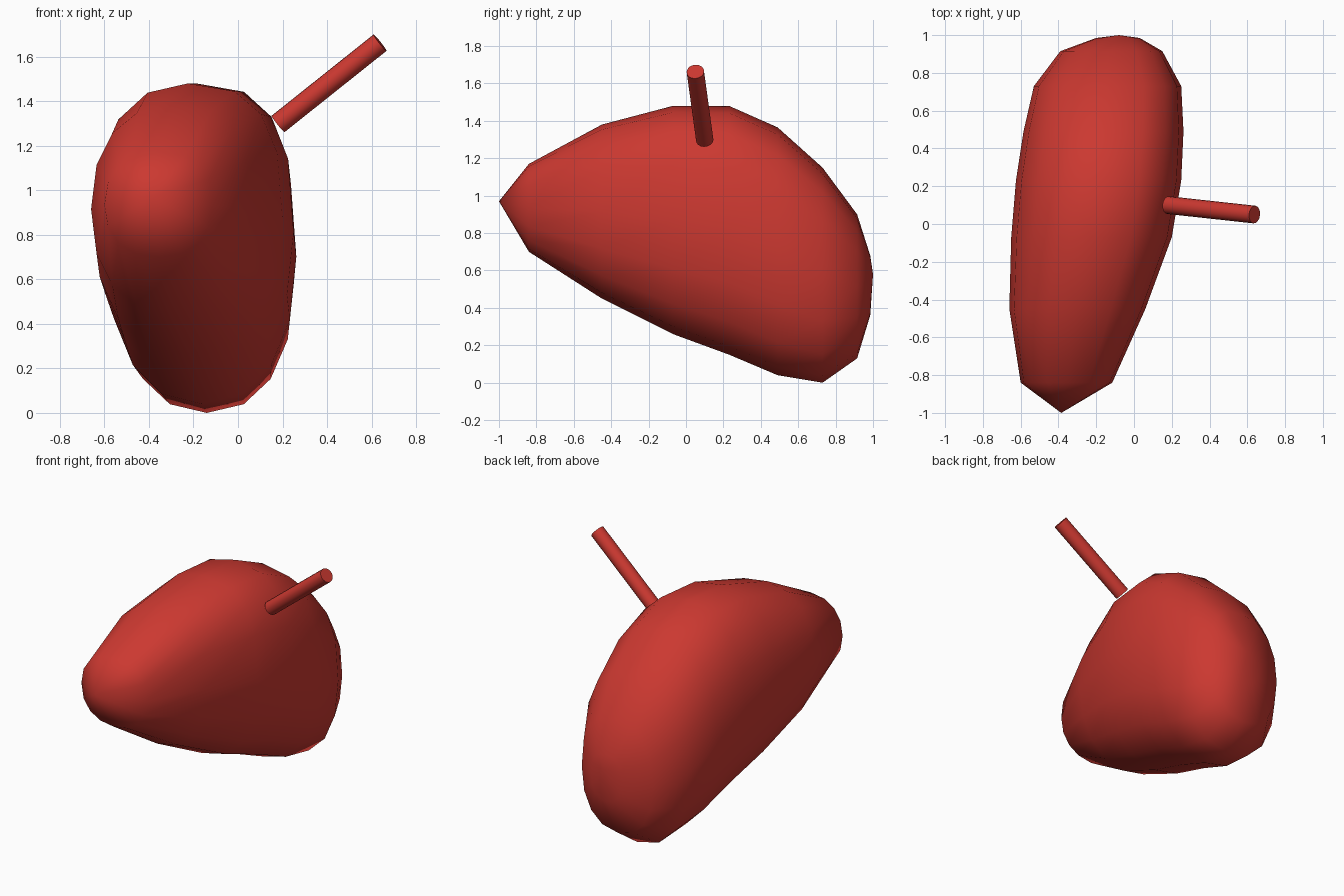
import bpy, bmesh, math
from mathutils import Vector

cube = bpy.data.objects.get("Cube")
if cube:
    bpy.data.objects.remove(cube, do_unlink=True)

red = bpy.data.materials.new("red")
red.use_nodes = True
red.diffuse_color = (0.6, 0.04, 0.03, 1)
red.node_tree.nodes["Principled BSDF"].inputs["Base Color"].default_value = red.diffuse_color

SIDES = 16


def finish(bm, name, angle):
    bmesh.ops.recalc_face_normals(bm, faces=bm.faces)
    mesh = bpy.data.meshes.new(name)
    bm.to_mesh(mesh)
    bm.free()
    mesh.materials.append(red)
    obj = bpy.data.objects.new(name, mesh)
    bpy.context.collection.objects.link(obj)
    bpy.ops.object.select_all(action="DESELECT")
    obj.select_set(True)
    bpy.context.view_layer.objects.active = obj
    bpy.ops.object.shade_smooth_by_angle(angle=math.radians(angle))
    return obj


def section(y, x0, x1, z0, z1):
    """Rounded cross-section, fuller on its upper left shoulder."""
    points = []
    for i in range(SIDES):
        a = 2 * math.pi * i / SIDES
        c, s = math.cos(a), math.sin(a)
        power = 2 / (2.7 if c > 0.01 and s > 0.01 else 2.25)
        u = math.copysign(abs(c) ** power, c)
        v = math.copysign(abs(s) ** power, s)
        points.append(Vector(((x0 + x1) / 2 + u * (x1 - x0) / 2, y,
                              (z0 + z1) / 2 + v * (z1 - z0) / 2)))
    return points


# Body: lofted sections (y, left and right edge, bottom and top) between two tips
stations = [
    (-0.84, -0.60, -0.115, 0.70, 1.17),
    (-0.45, -0.66, 0.06, 0.45, 1.38),
    (-0.07, -0.65, 0.20, 0.26, 1.48),
    (0.23, -0.625, 0.25, 0.15, 1.48),
    (0.49, -0.585, 0.262, 0.04, 1.365),
    (0.73, -0.53, 0.25, 0.0, 1.15),
    (0.915, -0.39, 0.15, 0.13, 0.90),
    (0.985, -0.20, 0.03, 0.36, 0.68),
]
bm = bmesh.new()
rings = [[bm.verts.new(p) for p in section(*s)] for s in stations]
for a, b in zip(rings, rings[1:]):
    for i in range(SIDES):
        j = (i + 1) % SIDES
        bm.faces.new((a[i], a[j], b[j], b[i]))
for ring, tip in ((rings[0], (-0.385, -1, 0.97)), (rings[-1], (-0.08, 1, 0.58))):
    end = bm.verts.new(tip)
    for i in range(SIDES):
        bm.faces.new((ring[i], ring[(i + 1) % SIDES], end))
finish(bm, "body", 80)

# Stem: slanted rod set into the shoulder
start, end = Vector((0.18, 0.1, 1.298)), Vector((0.638, 0.05, 1.663))
bm = bmesh.new()
bmesh.ops.create_cone(bm, cap_ends=True, segments=SIDES, radius1=0.047,
                      radius2=0.047, depth=(end - start).length)
stem = finish(bm, "stem", 40)
stem.location = (start + end) / 2
stem.rotation_euler = (end - start).to_track_quat("Z", "Y").to_euler()
